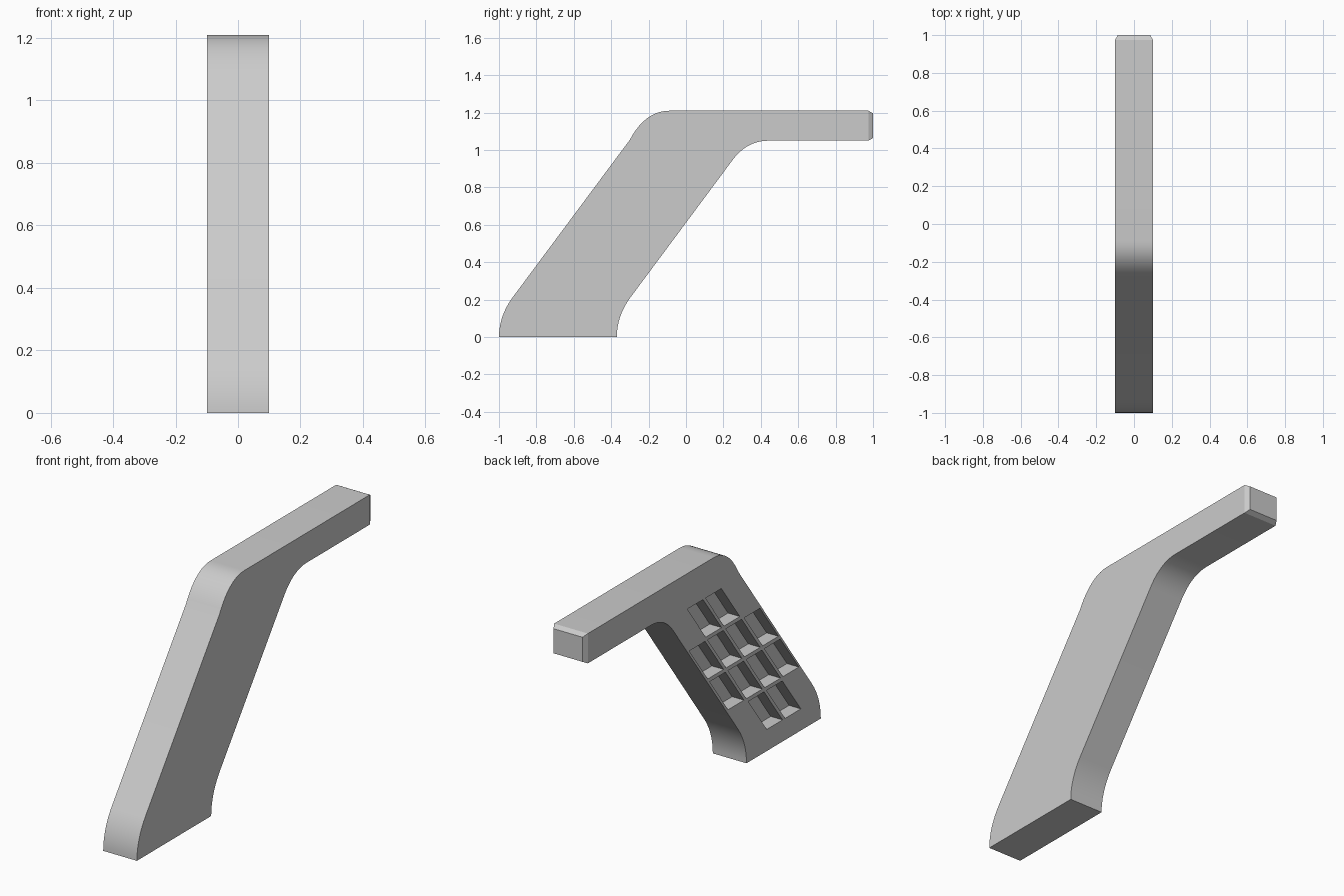
import bpy, bmesh, math
from mathutils import Vector

if "Cube" in bpy.data.objects:
    bpy.data.objects.remove(bpy.data.objects["Cube"])

HALF = 0.1        # half thickness in x
SLOPE = 1.34      # rise of the leaning leg (z per y)


def bend(p0, p1, p2, p3, n=10):
    """Points of a cubic curve in the y-z plane."""
    p0, p1, p2, p3 = map(Vector, (p0, p1, p2, p3))
    return [(1 - t) ** 3 * p0 + 3 * t * (1 - t) ** 2 * p1 + 3 * t * t * (1 - t) * p2 + t ** 3 * p3
            for t in (i / n for i in range(n + 1))]


def prism(bm, outline, x0, x1):
    """Extrude a y-z outline from x0 to x1."""
    a = [bm.verts.new((x0, y, z)) for y, z in outline]
    b = [bm.verts.new((x1, y, z)) for y, z in outline]
    bm.faces.new(a)
    bm.faces.new(b[::-1])
    for i in range(len(a)):
        j = (i + 1) % len(a)
        bm.faces.new((a[j], a[i], b[i], b[j]))


def make_object(name, bm):
    me = bpy.data.meshes.new(name)
    bm.to_mesh(me)
    bm.free()
    ob = bpy.data.objects.new(name, me)
    bpy.context.collection.objects.link(ob)
    return ob


# Bracket arm: foot, leaning leg and horizontal bar in one outline
outline = (
    bend((-1, 0), (-1, 0.075), (-0.975, 0.145), (-0.93, 0.208))
    + bend((-0.30, 1.055), (-0.25, 1.15), (-0.18, 1.21), (-0.09, 1.21))
    + [(0.975, 1.21), (0.975, 1.05)]
    + bend((0.44, 1.05), (0.36, 1.05), (0.295, 1.01), (0.248, 0.945))
    + bend((-0.30, 0.208), (-0.345, 0.145), (-0.37, 0.075), (-0.37, 0))
)
bm = bmesh.new()
prism(bm, outline, -HALF, HALF)
bmesh.ops.recalc_face_normals(bm, faces=bm.faces)
# Chamfered tip of the bar
tip = max(bm.faces, key=lambda f: (f.normal.y > 0.99) * f.calc_center_median().y)
bmesh.ops.inset_region(bm, faces=[tip], thickness=0.014, depth=0.025, use_even_offset=True)
arm = make_object("bracket_arm", bm)

# Grid of slanted pockets in the left face (2, 4, 4, 2 cells)
DEPTH, CELL, PITCH, ROW_H, ROW_PITCH = 0.07, 0.134, 0.155, 0.21, 0.231
bm = bmesh.new()
for row, cols in enumerate(((1, 2), (0, 1, 2, 3), (0, 1, 2, 3), (1, 2))):
    z0 = 0.116 + row * ROW_PITCH
    z1 = z0 + ROW_H
    for col in cols:
        u = -0.773 + (col - 1.5) * PITCH
        a, b = u - CELL / 2, u + CELL / 2
        prism(bm, [(a + z0 / SLOPE, z0), (b + z0 / SLOPE, z0),
                   (b + z1 / SLOPE, z1), (a + z1 / SLOPE, z1)], -HALF - 0.05, -HALF + DEPTH)
bmesh.ops.recalc_face_normals(bm, faces=bm.faces)
cutter = make_object("pocket_cutter", bm)
cutter.hide_render = True

bpy.context.view_layer.objects.active = arm
arm.select_set(True)
mod = arm.modifiers.new("pockets", 'BOOLEAN')
mod.operation = 'DIFFERENCE'
mod.solver = 'EXACT'
mod.object = cutter
bpy.ops.object.modifier_apply(modifier=mod.name)
bpy.data.objects.remove(cutter)

bpy.ops.object.shade_smooth_by_angle(angle=math.radians(20))
